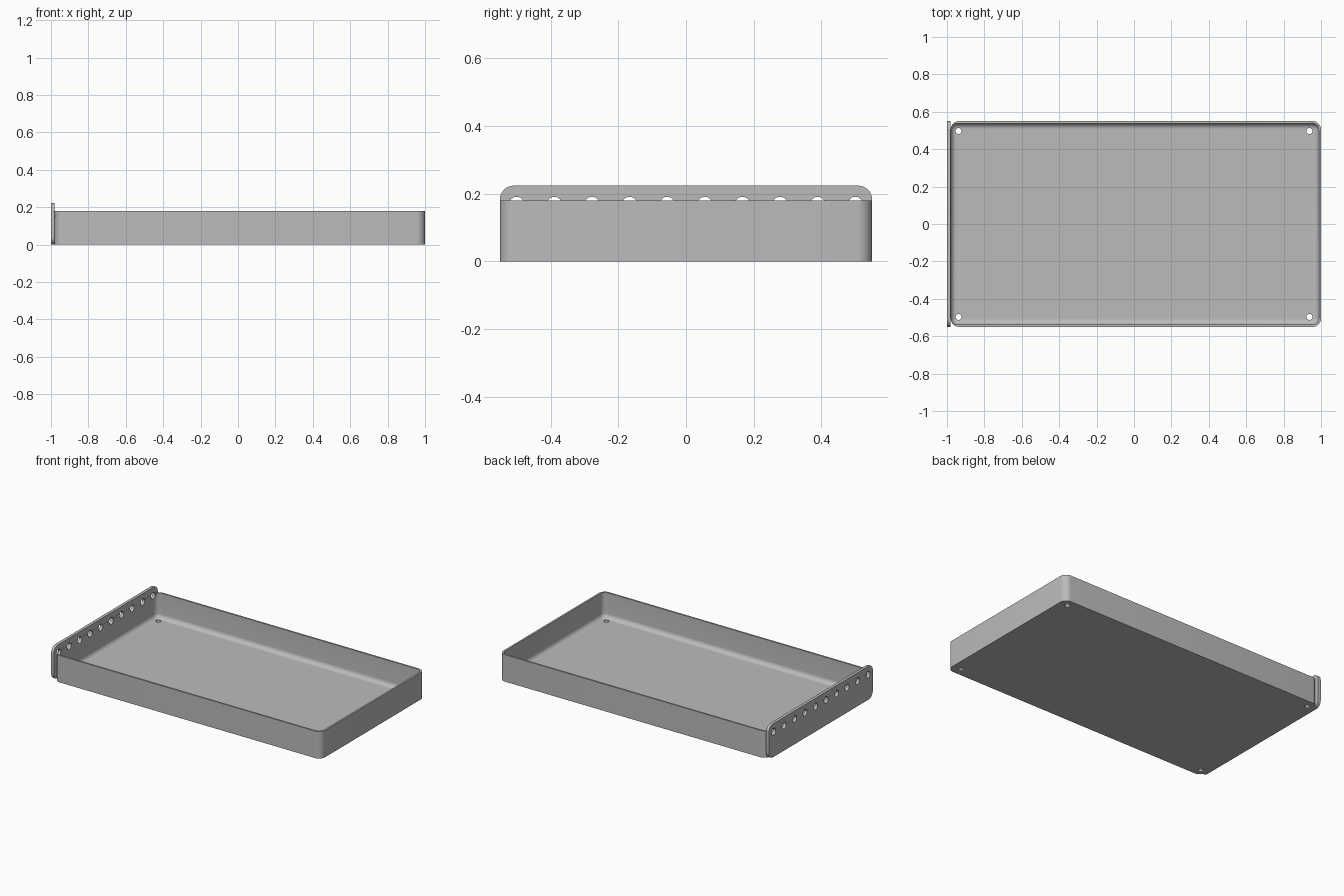
import bpy, bmesh
from math import sin, cos, pi, radians

if "Cube" in bpy.data.objects:
    bpy.data.objects.remove(bpy.data.objects["Cube"])

grey = bpy.data.materials.new("satin grey")
grey.use_nodes = True
grey.diffuse_color = (0.5, 0.5, 0.5, 1)
grey.node_tree.nodes["Principled BSDF"].inputs["Base Color"].default_value = grey.diffuse_color

SEG = 8


def rounded_rect(a0, a1, b0, b1, r):
    """Counter-clockwise outline with rounded corners."""
    corners = [(a1 - r, b1 - r), (a0 + r, b1 - r), (a0 + r, b0 + r), (a1 - r, b0 + r)]
    return [(a + r * cos((q + i / SEG) * pi / 2), b + r * sin((q + i / SEG) * pi / 2))
            for q, (a, b) in enumerate(corners) for i in range(SEG + 1)]


def loft(name, loops):
    """Skin successive outlines and cap both ends."""
    bm = bmesh.new()
    rings = [[bm.verts.new(p) for p in loop] for loop in loops]
    for low, high in zip(rings, rings[1:]):
        for i in range(len(low)):
            j = (i + 1) % len(low)
            bm.faces.new((low[i], low[j], high[j], high[i]))
    bm.faces.new(rings[0][::-1])
    bm.faces.new(rings[-1])
    bmesh.ops.recalc_face_normals(bm, faces=bm.faces)
    mesh = bpy.data.meshes.new(name)
    bm.to_mesh(mesh)
    bm.free()
    obj = bpy.data.objects.new(name, mesh)
    bpy.context.collection.objects.link(obj)
    mesh.materials.append(grey)
    return obj


def drill(obj, centres, r, depth, along_x=False):
    """Cut a set of round holes, then shade the part."""
    bpy.context.view_layer.objects.active = obj
    for c in centres:
        bpy.ops.mesh.primitive_cylinder_add(vertices=24, radius=r, depth=depth, location=c,
                                            rotation=(0, pi / 2 if along_x else 0, 0))
        cutter = bpy.context.object
        cutter.hide_render = True
        cutter.data.materials.append(grey)
        bpy.context.view_layer.objects.active = obj
        mod = obj.modifiers.new("hole", 'BOOLEAN')
        mod.operation, mod.solver, mod.object = 'DIFFERENCE', 'EXACT', cutter
        bpy.ops.object.modifier_apply(modifier=mod.name)
        bpy.data.objects.remove(cutter)
    bpy.ops.object.select_all(action='DESELECT')
    obj.select_set(True)
    bpy.ops.object.shade_smooth_by_angle(angle=radians(35))


# Tray: outer shell, rim, inner walls and a filleted floor in one skin
LEFT, HALF, TOP = -0.98, 0.55, 0.18
WALL, FLOOR, FILLET = 0.012, 0.012, 0.03


def tray_outer(z):
    return [(x, y, z) for x, y in rounded_rect(LEFT, 1, -HALF, HALF, 0.045)]


def tray_inner(inset, z):
    h = HALF - WALL - inset
    return [(x, y, z) for x, y in
            rounded_rect(LEFT + 0.001 + inset, 1 - WALL - inset, -h, h, 0.035 - inset)]


loops = [tray_outer(0), tray_outer(TOP), tray_inner(0, TOP)]
for i in range(SEG + 1):
    t = i / SEG * pi / 2
    loops.append(tray_inner(FILLET * (1 - cos(t)), FLOOR + FILLET * (1 - sin(t))))
tray = loft("tray", loops)
drill(tray, [(x, y, 0) for x in (-0.938, 0.938) for y in (-0.497, 0.497)], 0.016, 0.1)

# End plate with a row of holes
outline = rounded_rect(-HALF, HALF, 0, 0.224, 0.042)
plate = loft("end_plate", [[(x, y, z) for y, z in outline] for x in (-1, LEFT)])
holes = [(-0.99, -0.5 + i / 9, 0.169) for i in range(10)]
drill(plate, holes, 0.022, 0.1, along_x=True)
drill(tray, holes, 0.022, 0.06, along_x=True)
